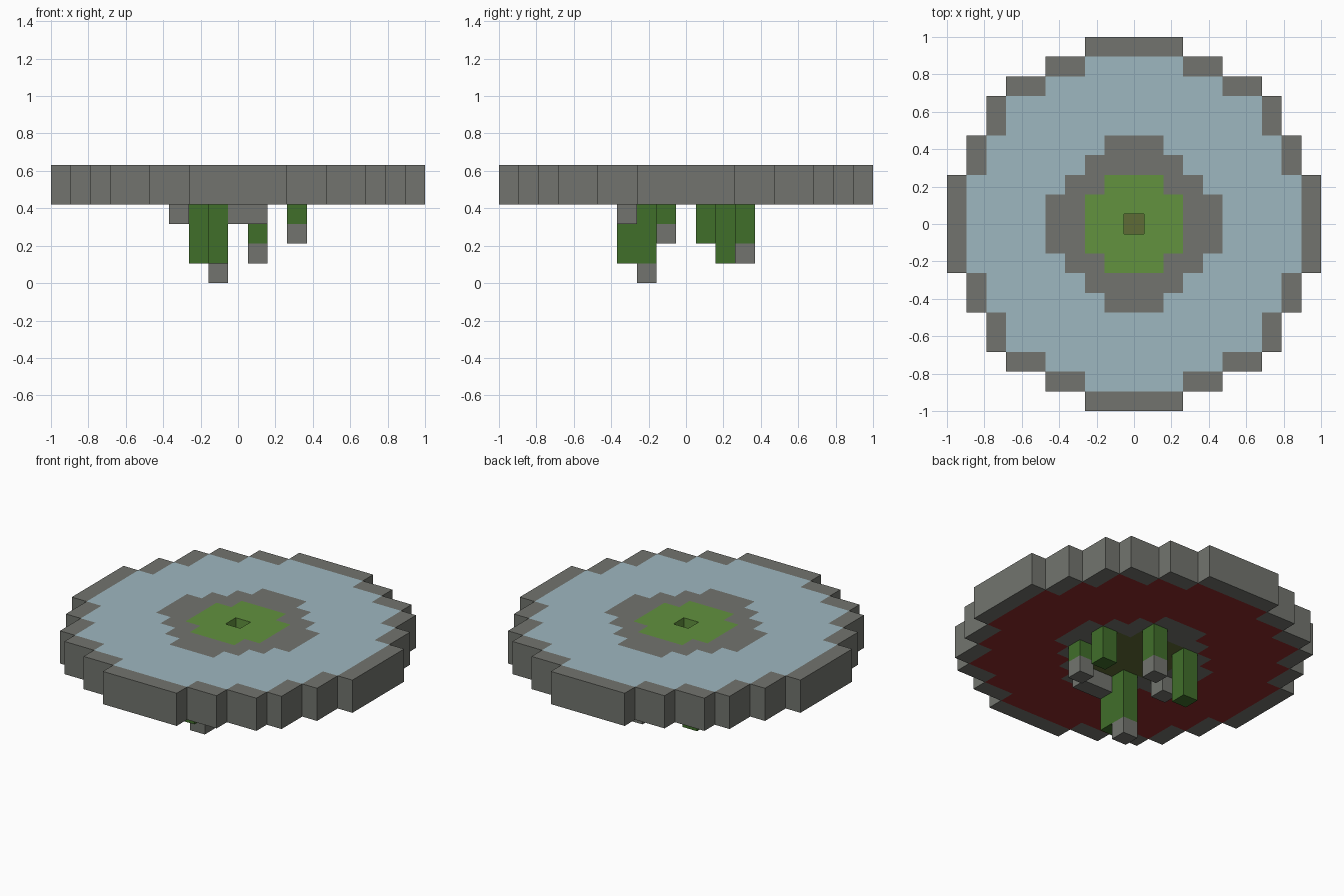
import bpy, bmesh
from mathutils import Vector

cube = bpy.data.objects.get("Cube")
if cube:
    bpy.data.objects.remove(cube, do_unlink=True)

U = 2 / 19  # block size


def material(name, rgb):
    lin = [(c / 255 / 12.92) if c < 10 else ((c / 255 + 0.055) / 1.055) ** 2.4 for c in rgb]
    m = bpy.data.materials.new(name)
    m.use_nodes = True
    m.diffuse_color = (*lin, 1)
    m.node_tree.nodes["Principled BSDF"].inputs["Base Color"].default_value = (*lin, 1)
    return m


stone = material("stone grey", (114, 116, 110))
water = material("pale water blue", (158, 183, 192))
grass = material("grass green", (98, 146, 62))
leaf = material("leaf green", (64, 110, 42))
moss = material("moss olive", (95, 107, 54))
clay = material("dark red", (142, 43, 43))


def blocks(name, cells, mat):
    """Join a set of unit blocks into one shell, skipping faces between blocks."""
    bm = bmesh.new()
    for cell in cells:
        c = Vector(cell)
        for axis in range(3):
            for sign in (-1, 1):
                n = Vector((0, 0, 0))
                n[axis] = sign
                if tuple(int(v) for v in c + n) in cells:
                    continue
                a, b = Vector((0, 0, 0)), Vector((0, 0, 0))
                a[(axis + 1) % 3] = 0.5
                b[(axis + 2) % 3] = 0.5 * sign
                mid = c + n / 2 + Vector((0, 0, 0.5))
                corners = (mid - a - b, mid + a - b, mid + a + b, mid - a + b)
                bm.faces.new([bm.verts.new(p * U) for p in corners])
    bmesh.ops.remove_doubles(bm, verts=bm.verts, dist=U / 100)
    bmesh.ops.dissolve_limit(bm, angle_limit=0.01, verts=bm.verts, edges=bm.edges)
    me = bpy.data.meshes.new(name)
    bm.to_mesh(me)
    bm.free()
    me.materials.append(mat)
    ob = bpy.data.objects.new(name, me)
    bpy.context.collection.objects.link(ob)
    return ob


def disc(half_widths):
    """Stepped round plan: half width of each row, counted out from the centre."""
    last = len(half_widths) - 1
    return {(x, y) for y in range(-last, last + 1)
            for x in range(-half_widths[abs(y)], half_widths[abs(y)] + 1)}


def layer(plan, *levels):
    return {(x, y, z) for x, y in plan for z in levels}


# Nested stepped plans of the platform
outer = disc([9, 9, 9, 8, 8, 7, 7, 6, 4, 2])
pool = disc([8, 8, 8, 7, 7, 6, 6, 4, 2])
island = disc([4, 4, 3, 2, 1])
lawn = disc([2, 2, 1])

# Platform: bottom level 4, top level 5
blocks("outer_rim", layer(outer - pool, 4, 5), stone)
blocks("water_surface", layer(pool - island, 5), water)
blocks("pool_bed", layer(pool - island, 4), clay)
blocks("island_ring", layer(island - lawn, 4, 5), stone)
blocks("lawn_with_hole", layer(lawn - {(0, 0)}, 5), grass)
blocks("lawn_base", layer(lawn, 4), moss)

# Hanging vines: x, y, lowest level
vines = [(3, 1, 2), (3, -1, 3), (1, 3, 2), (-2, 2, 1), (-1, -3, 1), (-1, -2, 1)]
blocks("hanging_vines", {(x, y, z) for x, y, low in vines for z in range(low, 4)}, leaf)

# Loose stones under the platform and at the vine tips
tips = {(3, -1, 2), (1, 3, 1), (-1, -2, 0)}
roots = {(0, -3, 3), (1, -3, 3), (-3, -1, 3)}
blocks("hanging_stones", tips | roots, stone)
